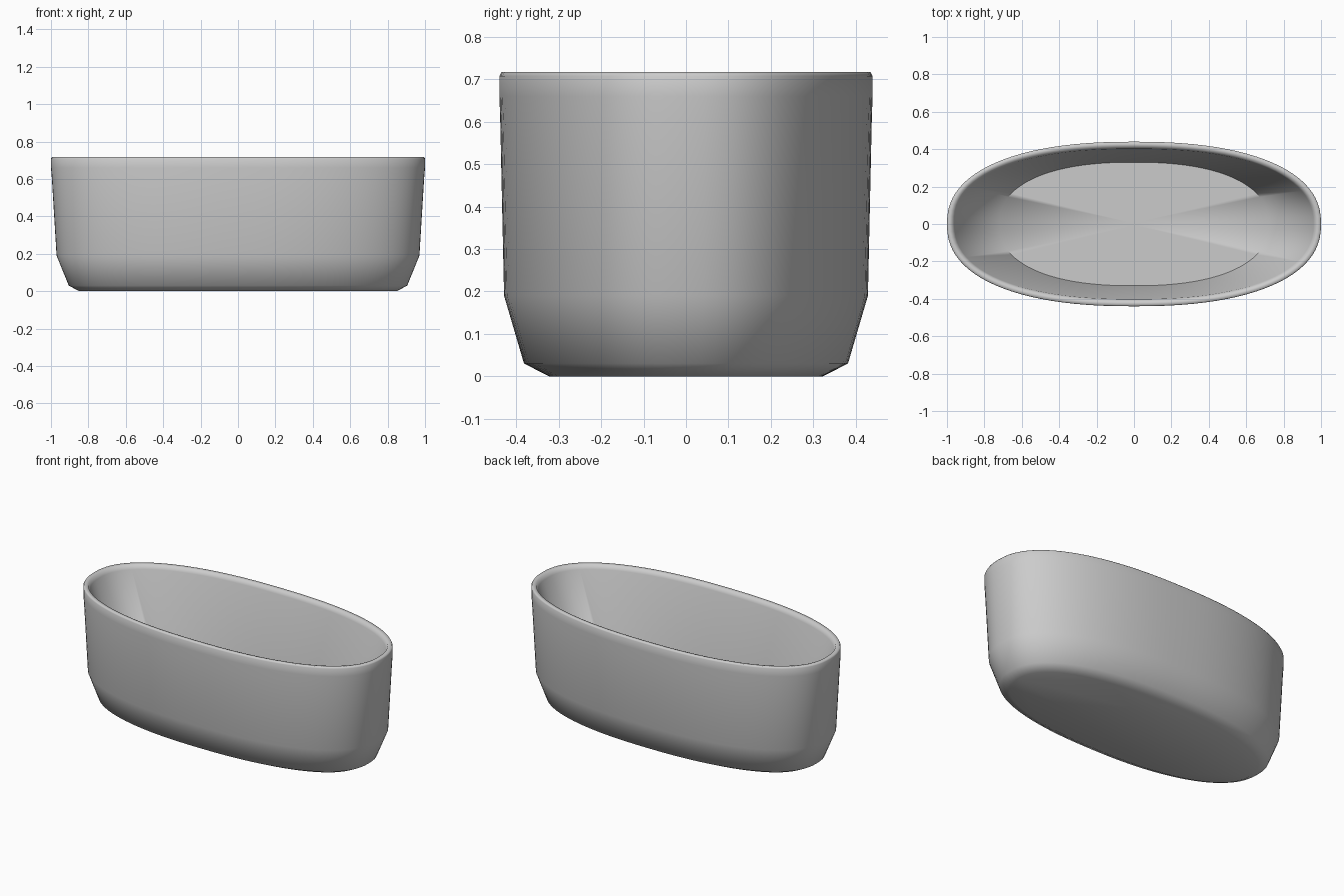
import bpy, bmesh, math

if "Cube" in bpy.data.objects:
    bpy.data.objects.remove(bpy.data.objects["Cube"])

SIDES = 96

def oval(bm, a, b, z, n):
    """One superellipse ring of vertices."""
    ring = []
    for i in range(SIDES):
        t = 2 * math.pi * i / SIDES
        c, s = math.cos(t), math.sin(t)
        x = a * math.copysign(abs(c) ** (2 / n), c)
        y = b * math.copysign(abs(s) ** (2 / n), s)
        ring.append(bm.verts.new((x, y, z)))
    return ring

def loft(name, sections, smooth_angle):
    """Skin a stack of oval sections (half length, half width, height, exponent)."""
    bm = bmesh.new()
    rings = [oval(bm, *s) for s in sections]
    for r0, r1 in zip(rings, rings[1:]):
        for i in range(SIDES):
            j = (i + 1) % SIDES
            bm.faces.new((r0[i], r0[j], r1[j], r1[i]))
    bm.faces.new(rings[0][::-1])
    bm.faces.new(rings[-1])
    bmesh.ops.recalc_face_normals(bm, faces=bm.faces)
    me = bpy.data.meshes.new(name)
    bm.to_mesh(me)
    bm.free()
    ob = bpy.data.objects.new(name, me)
    bpy.context.collection.objects.link(ob)
    bpy.ops.object.select_all(action='DESELECT')
    ob.select_set(True)
    bpy.context.view_layer.objects.active = ob
    bpy.ops.object.shade_smooth_by_angle(angle=math.radians(smooth_angle))
    return ob

# Tub shell: underside, outer wall, rounded rim, sloping inner wall, flat floor
N = 2.33
loft("bathtub_shell", [
    (0.85, 0.323, 0.0, N),
    (0.905, 0.382, 0.03, N),
    (0.97, 0.429, 0.19, N),
    (0.995, 0.438, 0.60, N),
    (1.0, 0.44, 0.66, N),
    (1.0, 0.44, 0.708, N),
    (0.995, 0.435, 0.717, N),
    (0.972, 0.412, 0.714, N),
    (0.96, 0.402, 0.69, N),
    (0.72, 0.33, 0.12, N),
    (0.026, 0.026, 0.12, 2.0),
], 72)

# Drain: low disc in the middle of the floor
loft("drain", [(0.025, 0.025, 0.11, 2.0), (0.025, 0.025, 0.123, 2.0)], 30)
